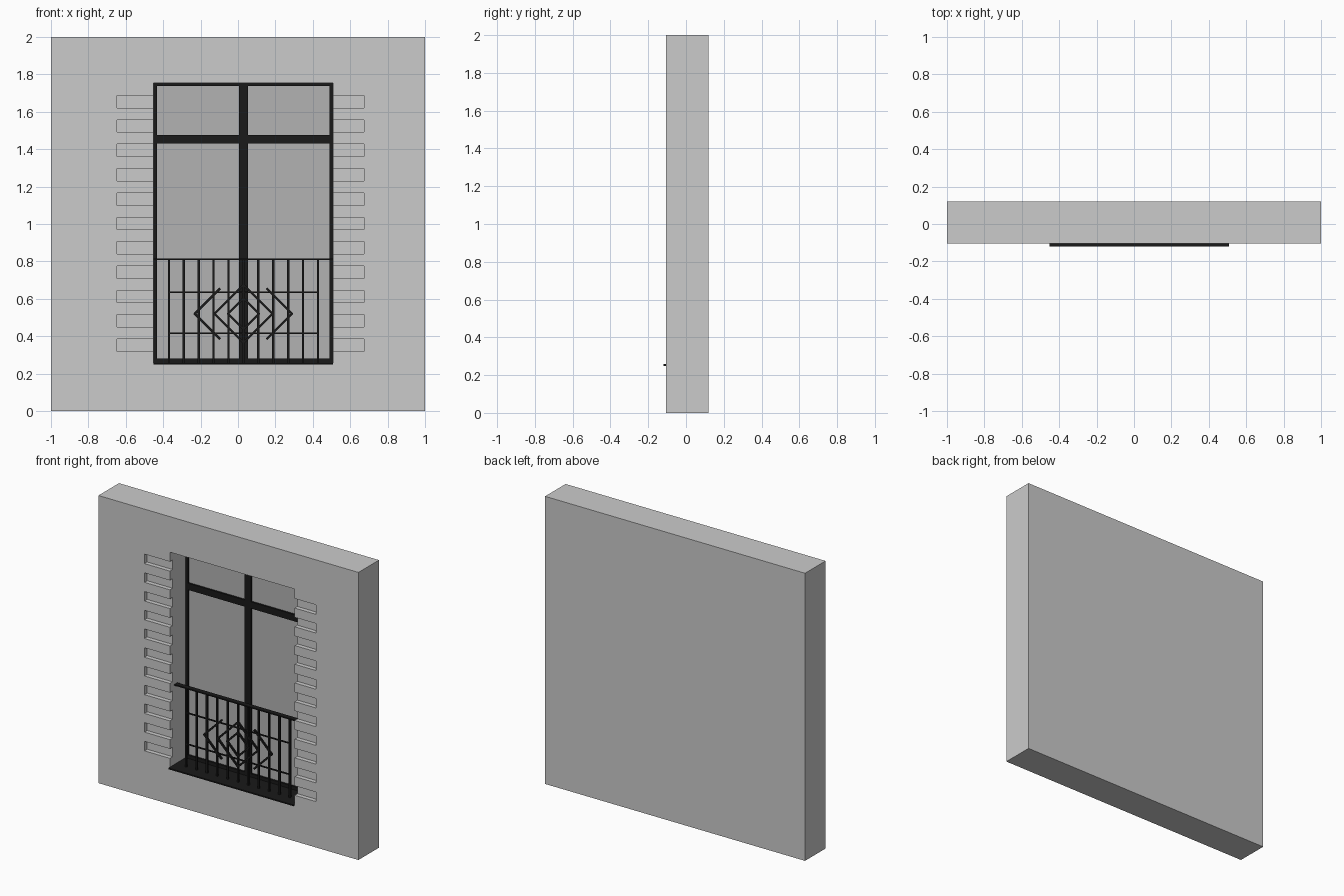
import bpy, bmesh, math
from mathutils import Matrix

if "Cube" in bpy.data.objects:
    bpy.data.objects.remove(bpy.data.objects["Cube"])

CX, L, R = 0.029, -0.451, 0.509      # window centre, left and right jambs
Z0, Z1 = 0.249, 1.753                # opening bottom and top
FRONT, BACK = -0.105, 0.12           # wall faces
RY, RZ = -0.04, 0.52                 # railing plane, ornament centre height


def material(name, c):
    m = bpy.data.materials.new(name)
    m.diffuse_color = (c, c, c, 1)
    m.use_nodes = True
    m.node_tree.nodes["Principled BSDF"].inputs["Base Color"].default_value = m.diffuse_color
    return m


def boxes(name, parts, mat=None):
    """One object from axis-aligned boxes (x0, x1, y0, y1, z0, z1)."""
    bm = bmesh.new()
    for x0, x1, y0, y1, z0, z1 in parts:
        bmesh.ops.create_cube(bm, size=1, matrix=Matrix.Translation(
            ((x0 + x1) / 2, (y0 + y1) / 2, (z0 + z1) / 2))
            @ Matrix.Diagonal((x1 - x0, y1 - y0, z1 - z0, 1)))
    return finish(name, bm, mat)


def strips(name, lines, mat, w=0.012):
    """Square bars between pairs of (x, z) points in the railing plane."""
    bm = bmesh.new()
    for (xa, za), (xb, zb) in lines:
        n = math.hypot(xb - xa, zb - za)
        a = math.atan2(zb - za, xb - xa)
        bmesh.ops.create_cube(bm, size=1, matrix=Matrix.Translation(
            ((xa + xb) / 2, RY, (za + zb) / 2))
            @ Matrix.Rotation(-a, 4, 'Y') @ Matrix.Diagonal((n + w * 0.5, w, w, 1)))
    return finish(name, bm, mat)


def finish(name, bm, mat):
    me = bpy.data.meshes.new(name)
    bm.to_mesh(me)
    bm.free()
    ob = bpy.data.objects.new(name, me)
    bpy.context.collection.objects.link(ob)
    if mat:
        me.materials.append(mat)
    return ob


def cut(target, cutter):
    mod = target.modifiers.new("cut", 'BOOLEAN')
    mod.operation, mod.solver, mod.object = 'DIFFERENCE', 'EXACT', cutter
    bpy.context.view_layer.objects.active = target
    bpy.ops.object.modifier_apply(modifier=mod.name)
    bpy.data.objects.remove(cutter)


black = material("black_metal", 0.01)
glass = material("grey_glass", 0.45)

# Wall with a deep window recess and shallow brick-shaped notches on each side
wall = boxes("wall", [(-1, 1, FRONT, BACK, 0, 2)])
cut(wall, boxes("opening_cutter", [(L, R, -0.3, 0.09, Z0, Z1)]))
cut(wall, boxes("notch_cutter", [
    (-0.646, 0.675, -0.3, FRONT + 0.03, z - 0.033, z + 0.033)
    for z in (0.352 + 0.1302 * i for i in range(11))]))

# Glass pane and window frame
boxes("glass", [(L, R, 0.08, 0.09, Z0, Z1)], glass)
fy = (0.067, 0.085)
boxes("window_frame", [
    (L, L + 0.019, *fy, Z0, Z1), (R - 0.019, R, *fy, Z0, Z1),
    (L, R, *fy, Z1 - 0.016, Z1), (L, R, *fy, Z0, Z0 + 0.032),
    (CX - 0.024, CX + 0.024, *fy, Z0, Z1), (L, R, *fy, 1.43, 1.476)], black)

# Sill lining the floor of the recess, slightly proud of the wall
boxes("sill", [(L, R, -0.12, 0.08, Z0, Z0 + 0.009)], black)

# Railing: flat handrail, two thin rails and eleven balusters
boxes("handrail", [(L, R, RY - 0.017, RY + 0.017, 0.807, 0.815)], black)
span = 5 * 0.0797
boxes("railing_crossbars", [(CX - span, CX + span, RY - 0.004, RY + 0.004, z - 0.004, z + 0.004)
                            for z in (0.417, 0.634)], black)
boxes("balusters", [(x - 0.006, x + 0.006, RY - 0.006, RY + 0.006, Z0, 0.81)
                    for x in (CX + 0.0797 * i for i in range(-5, 6))], black)

# Ornament: two nested diamonds flanked by chevrons
lines = []
for reach, arm in ((0.083, 0.083), (0.155, 0.155), (0.26, 0.134)):
    for sx in (-1, 1):
        for sz in (-1, 1):
            lines.append(((CX + sx * reach, RZ), (CX + sx * (reach - arm), RZ + sz * arm)))
strips("diamond_ornament", lines, black)
